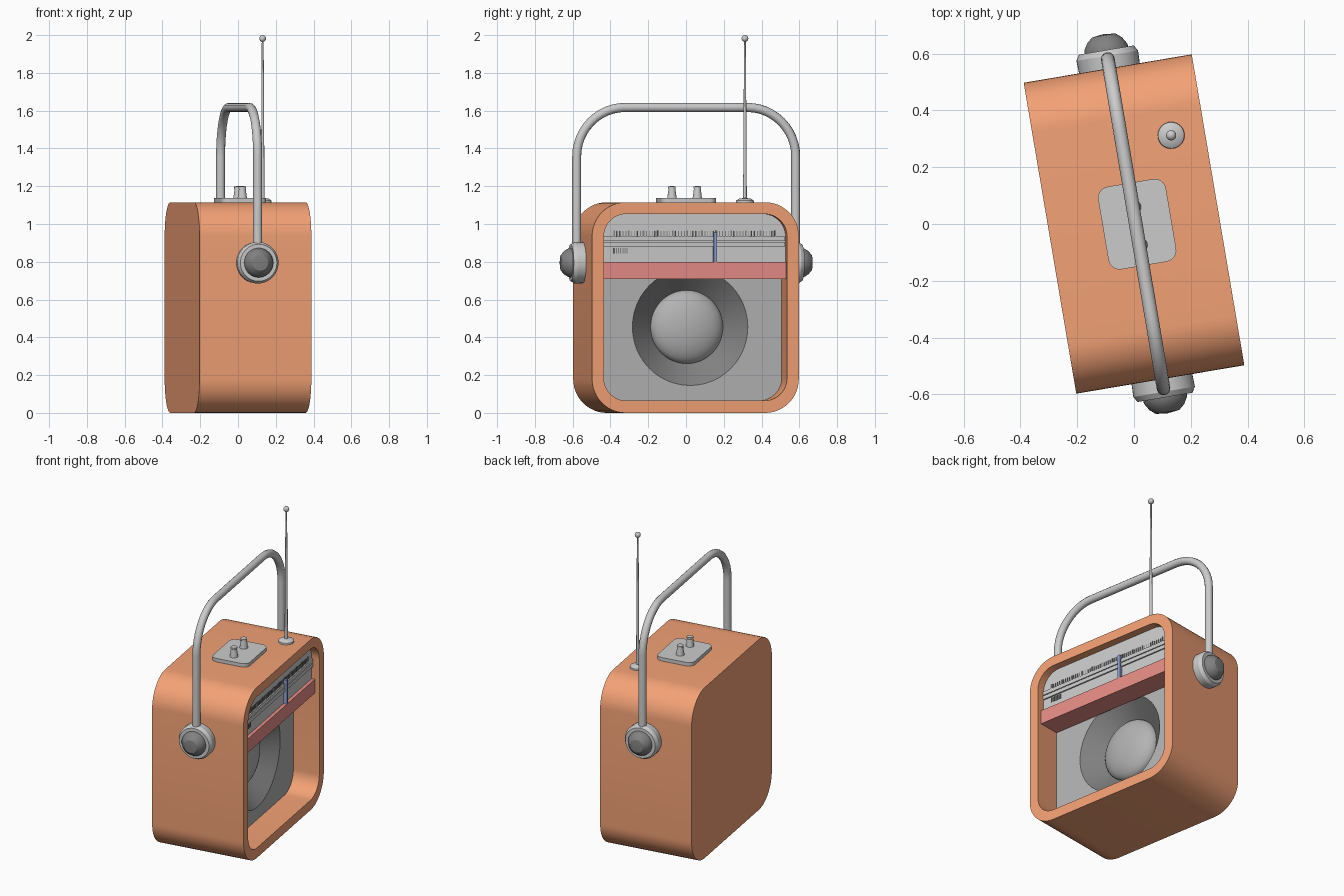
import bpy, bmesh, math
from mathutils import Vector, Matrix

if "Cube" in bpy.data.objects:
    bpy.data.objects.remove(bpy.data.objects["Cube"])

TURN = math.radians(9.6)      # whole radio is turned a little about z
ORANGE = (0.9, 0.36, 0.18, 1)
RED = (0.8, 0.27, 0.24, 1)
DARK = (0.22, 0.22, 0.22, 1)
MID = (0.45, 0.45, 0.45, 1)
BLUE = (0.28, 0.35, 0.65, 1)
mats = {}


def place(name, data, col):
    ob = bpy.data.objects.new(name, data)
    bpy.context.collection.objects.link(ob)
    ob.rotation_euler.z = TURN
    if col:
        if col not in mats:
            mats[col] = bpy.data.materials.new("paint")
            mats[col].diffuse_color = col
        data.materials.append(mats[col])
    return ob


def finish(name, bm, col=None):
    bmesh.ops.recalc_face_normals(bm, faces=bm.faces)
    me = bpy.data.meshes.new(name)
    bm.to_mesh(me)
    bm.free()
    me.shade_smooth()
    me.set_sharp_from_angle(angle=math.radians(32))
    return place(name, me, col)


def rounded(a0, a1, b0, b1, r, n=12):
    pts = []
    for k, (a, b) in enumerate([(a1 - r, b1 - r), (a0 + r, b1 - r), (a0 + r, b0 + r), (a1 - r, b0 + r)]):
        for i in range(n + 1):
            t = (k + i / n) * math.pi / 2
            pts.append((a + r * math.cos(t), b + r * math.sin(t)))
    return pts


def bridge(bm, lo, hi):
    for i in range(len(lo)):
        j = (i + 1) % len(lo)
        bm.faces.new((lo[i], lo[j], hi[j], hi[i]))


def prism(name, pts, h0, h1, col=None, axis="X"):
    bm = bmesh.new()
    put = (lambda p, h: (h, *p)) if axis == "X" else (lambda p, h: (*p, h))
    lo, hi = ([bm.verts.new(put(p, h)) for p in pts] for h in (h0, h1))
    bridge(bm, lo, hi)
    bm.faces.new(lo)
    bm.faces.new(hi)
    return finish(name, bm, col)


def lathe(name, profile, origin, axis=(0, 0, 1), col=None, steps=40):
    bm = bmesh.new()
    vs = [bm.verts.new((r, 0, h)) for r, h in profile]
    es = [bm.edges.new(e) for e in zip(vs, vs[1:])]
    bmesh.ops.spin(bm, geom=vs + es, cent=(0, 0, 0), axis=(0, 0, 1),
                   angle=math.tau, steps=steps)
    bmesh.ops.remove_doubles(bm, verts=bm.verts, dist=1e-5)
    rot = Vector((0, 0, 1)).rotation_difference(Vector(axis)).to_matrix().to_4x4()
    bm.transform(Matrix.Translation(origin) @ rot)
    return finish(name, bm, col)


def rect(y0, y1, z0, z1):
    return [(y0, z0), (y1, z0), (y1, z1), (y0, z1)]


# Case: rounded tube, closed at the back, open recess in front
outer = rounded(-0.555, 0.555, 0, 1.115, 0.18)
inner = rounded(-0.492, 0.492, 0.065, 1.053, 0.12)
bm = bmesh.new()
rings = [[bm.verts.new((x, *p)) for p in pts]
         for x, pts in ((-0.3, outer), (0.3, outer), (0.3, inner), (0.12, inner))]
for lo, hi in zip(rings, rings[1:]):
    bridge(bm, lo, hi)
bm.faces.new(rings[0])
finish("case", bm, ORANGE)

# Speaker panel with a round hole
FLOOR, SZ = 0.13, 0.455
bm = bmesh.new()
hole = [(0.31 * math.cos(i * math.tau / 48), SZ + 0.31 * math.sin(i * math.tau / 48)) for i in range(48)]
edges = []
for pts in (inner, hole):
    vs = [bm.verts.new((FLOOR, *p)) for p in pts]
    edges += [bm.edges.new((vs[i - 1], vs[i])) for i in range(len(vs))]
bmesh.ops.triangle_fill(bm, edges=edges, use_beauty=True, normal=(1, 0, 0))
finish("speaker_panel", bm, MID)

# Speaker cone and domed centre
lathe("speaker_cone", [(0.31, 0), (0.19, -0.11), (0, -0.11)], (FLOOR, 0, SZ), (1, 0, 0), DARK, 48)
dome = [(0.195 * math.cos(t * math.pi / 20), 0.085 * math.sin(t * math.pi / 20)) for t in range(10)]
lathe("speaker_dome", dome + [(0, 0.085)], (FLOOR - 0.11, 0, SZ), (1, 0, 0), MID, 48)

# Dial plate filling the top of the recess, red bar below it
top = [p for p in inner if p[1] > 0.82]
prism("dial_plate", top + [(-0.492, 0.8), (0.492, 0.8)], FLOOR, 0.25)
prism("red_bar", rect(-0.492, 0.492, 0.71, 0.8), FLOOR, 0.272, RED)

# Dial rails and needle
for i, z in enumerate((0.88, 0.909)):
    prism(f"dial_rail_{i}", rect(-0.488, 0.488, z, z + 0.024), 0.245, 0.259, (0.6, 0.6, 0.6, 1))
prism("dial_needle", rect(0.103, 0.121, 0.797, 0.955), 0.25, 0.272, BLUE)

# Dial ticks: long upper scale with thicker marks, short lower scale
bm = bmesh.new()
ticks = [(-0.428 + i * 0.0157, 0.935, 0.962 if i % 5 else 0.966, 0.004 if i % 5 else 0.009)
         for i in range(56)]
ticks += [(-0.428 + i * 0.0115, 0.843, 0.874, 0.005) for i in range(7)]
for y, z0, z1, w in ticks:
    bmesh.ops.create_cube(bm, size=1, matrix=Matrix.Translation((0.251, y, (z0 + z1) / 2))
                          @ Matrix.Diagonal((0.006, w, z1 - z0, 1)))
finish("dial_ticks", bm, DARK)

# Carrying handle: swept tube
R, HY, HZ = 0.26, 0.588, 1.617
path = [(HY, 0.8)]
for k, cy in enumerate((HY - R, R - HY)):
    for i in range(13):
        t = (k + i / 12) * math.pi / 2
        path.append((cy + R * math.cos(t), HZ - R + R * math.sin(t)))
path.append((-HY, 0.8))
cu = bpy.data.curves.new("handle", "CURVE")
cu.dimensions = "3D"
cu.bevel_depth = 0.024
cu.bevel_resolution = 4
cu.use_fill_caps = True
sp = cu.splines.new("POLY")
sp.points.add(len(path) - 1)
for pt, (y, z) in zip(sp.points, path):
    pt.co = (0.006, y, z, 1)
place("handle", cu, None)

# Handle pivots with dark caps on both sides
for side, s in (("left", -1), ("right", 1)):
    lathe(f"pivot_{side}", [(0, 0.54), (0.108, 0.54), (0.11, 0.6), (0.098, 0.62), (0, 0.62)],
          (0.006, 0, 0.795), (0, s, 0))
    lathe(f"pivot_cap_{side}", [(0, 0.61), (0.078, 0.615), (0.077, 0.63), (0.062, 0.655),
                                (0.042, 0.672), (0, 0.677)], (0.006, 0, 0.795), (0, s, 0), DARK)

# Top control plate with two small knobs
prism("control_plate", rounded(-0.11, 0.132, -0.15, 0.145, 0.04, 6), 1.11, 1.138, None, "Z")
for i, y in enumerate((-0.077, 0.059)):
    lathe(f"knob_{i}", [(0, 0), (0.025, 0), (0.018, 0.05), (0.02, 0.052), (0.02, 0.062), (0, 0.064)],
          (0.01, y, 1.137), steps=24)

# Antenna: foot, tapering rod and ball tip
AX, AY = 0.181, 0.286
lathe("antenna_foot", [(0, 1.11), (0.048, 1.11), (0.046, 1.125), (0.03, 1.135), (0, 1.138)], (AX, AY, 0), steps=32)
lathe("antenna_rod", [(0, 1.13), (0.01, 1.13), (0.005, 1.975), (0, 1.975)], (AX, AY, 0), steps=12)
ball = [(0.018 * math.sin(i * math.pi / 10), -0.018 * math.cos(i * math.pi / 10)) for i in range(1, 10)]
lathe("antenna_tip", [(0, -0.018)] + ball + [(0, 0.018)], (AX, AY, 1.982), steps=20)

for m in bpy.data.materials:
    if m.users and not m.is_grease_pencil:
        m.use_nodes = True
        m.node_tree.nodes["Principled BSDF"].inputs["Base Color"].default_value = m.diffuse_color
